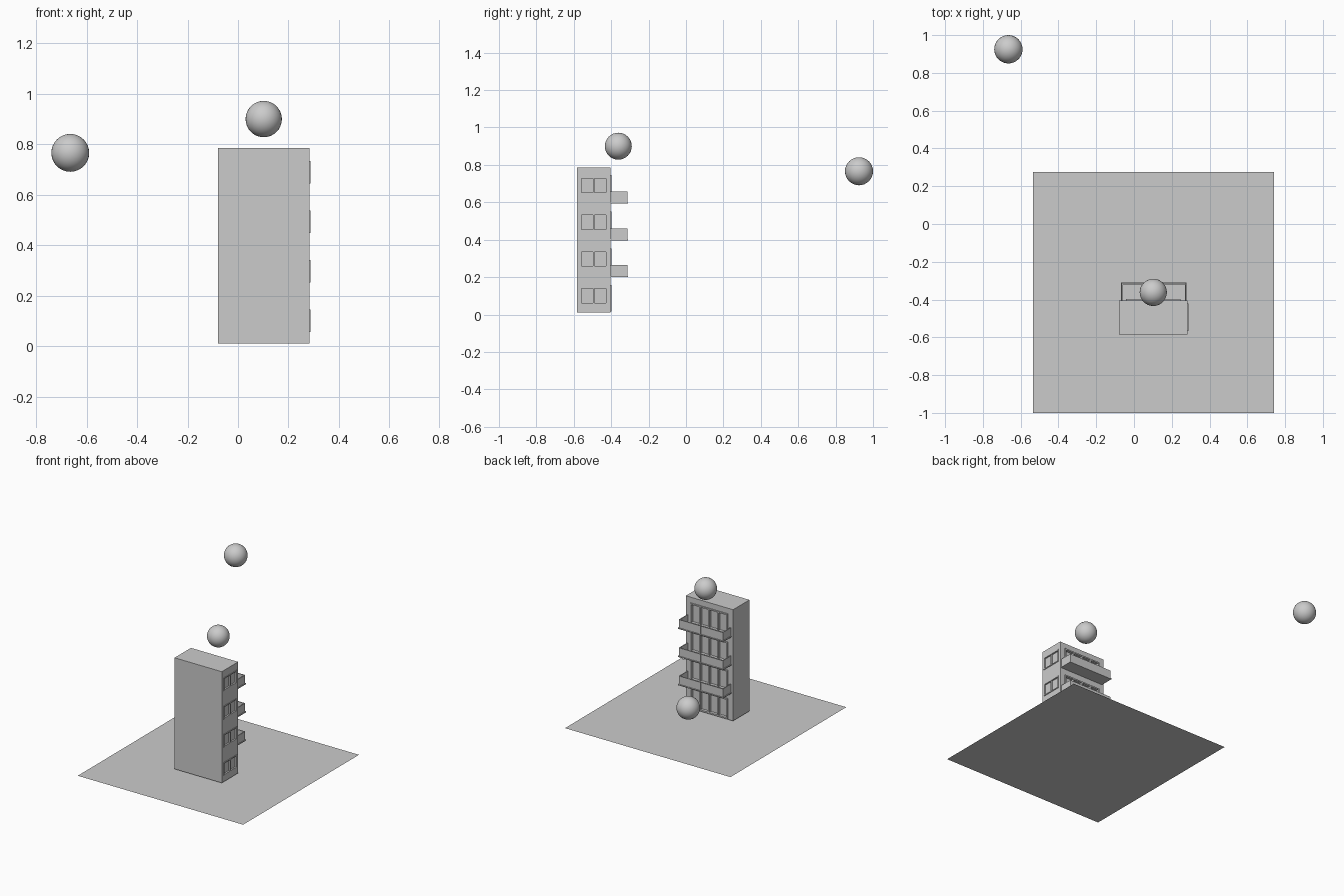
import bpy, bmesh
from mathutils import Vector

if "Cube" in bpy.data.objects:
    bpy.data.objects.remove(bpy.data.objects["Cube"])

X0, X1 = -0.08, 0.284          # building width
Y0, Y1 = -0.584, -0.404        # building depth (balconies face +y)
Z0, Z1 = 0.01, 0.785
STOREY = 0.1965


def boxes(name, items):
    """One object from a list of (min corner, max corner) boxes."""
    bm = bmesh.new()
    for lo, hi in items:
        lo, hi = Vector(lo), Vector(hi)
        geom = bmesh.ops.create_cube(bm, size=1)
        for v in geom["verts"]:
            v.co = Vector((v.co[i] * (hi[i] - lo[i]) + (lo[i] + hi[i]) / 2 for i in range(3)))
    mesh = bpy.data.meshes.new(name)
    bm.to_mesh(mesh)
    bm.free()
    ob = bpy.data.objects.new(name, mesh)
    bpy.context.collection.objects.link(ob)
    return ob


def frame(a0, a1, z0, z1, panes, t, to_box):
    """Rails and stiles of a window lying in a vertical plane."""
    step = (a1 - a0 - t) / panes
    parts = [to_box(a0 + i * step, a0 + i * step + t, z0, z1) for i in range(panes + 1)]
    parts += [to_box(a0, a1, z0, z0 + t), to_box(a0, a1, z1 - t, z1)]
    return parts


def back_box(y0, y1):
    return lambda a, b, c, d: ((a, y0, c), (b, y1, d))


def side_box(x0, x1):
    return lambda a, b, c, d: ((x0, a, c), (x1, b, d))


# ground sheet
bpy.ops.mesh.primitive_plane_add(size=1.275, location=(0.1025, -0.3625, 0))
bpy.context.object.name = "ground_sheet"

# building block with window recesses
block = boxes("building_block", [((X0, Y0, Z0), (X1, Y1, Z1))])
cuts = []
OX0, OX1 = -0.042, 0.247       # glazed bay
WY0, WY1 = -0.567, -0.421      # side windows
for f in range(4):
    z = 0.015 + f * STOREY
    cuts.append(((OX0, Y1 - 0.015, z), (OX1, Y1 + 0.02, z + 0.14)))
    cuts.append(((X1 - 0.008, WY0, z + 0.04), (X1 + 0.02, WY1, z + 0.13)))
cutter = boxes("recess_cutter", cuts)
cutter.hide_render = True
cutter.hide_viewport = True
mod = block.modifiers.new("recesses", "BOOLEAN")
mod.operation = "DIFFERENCE"
mod.solver = "EXACT"
mod.object = cutter

for f in range(4):
    z = 0.015 + f * STOREY
    # sliding doors on the balcony side
    boxes(f"door_frame_{f}", frame(OX0, OX1, z, z + 0.142, 4, 0.009,
                                   back_box(Y1 - 0.012, Y1 + 0.007)))
    # two-pane windows on the right side
    boxes(f"side_window_frame_{f}", frame(WY0, WY1, z + 0.04, z + 0.13, 2, 0.007,
                                          side_box(X1 - 0.007, X1 + 0.004)))

# balconies on the upper three storeys
BX0, BX1, BY = -0.069, 0.279, -0.309
for f in range(1, 4):
    z = 0.003 + f * STOREY
    boxes(f"balcony_slab_{f}", [((BX0, Y1, z), (BX1, BY, z + 0.007))])
    mid = (BX0 + BX1) / 2
    bx0, bx1, by = BX0 + 0.004, BX1 - 0.004, BY - 0.004
    lo, hi = z + 0.007, z + 0.064
    boxes(f"balcony_parapet_{f}", [
        ((bx0, by - 0.006, lo), (mid - 0.001, by, hi)),
        ((mid + 0.001, by - 0.006, lo), (bx1, by, hi)),
        ((bx0, Y1, lo), (bx0 + 0.006, by - 0.006, hi)),
        ((bx1 - 0.006, Y1, lo), (bx1, by - 0.006, hi))])

# floating balls
for name, loc, r in (("far_ball", (-0.665, 0.925, 0.766), 0.075),
                     ("roof_ball", (0.102, -0.362, 0.9), 0.072)):
    bpy.ops.mesh.primitive_uv_sphere_add(segments=32, ring_count=16, radius=r, location=loc)
    bpy.context.object.name = name
    bpy.ops.object.shade_smooth()
